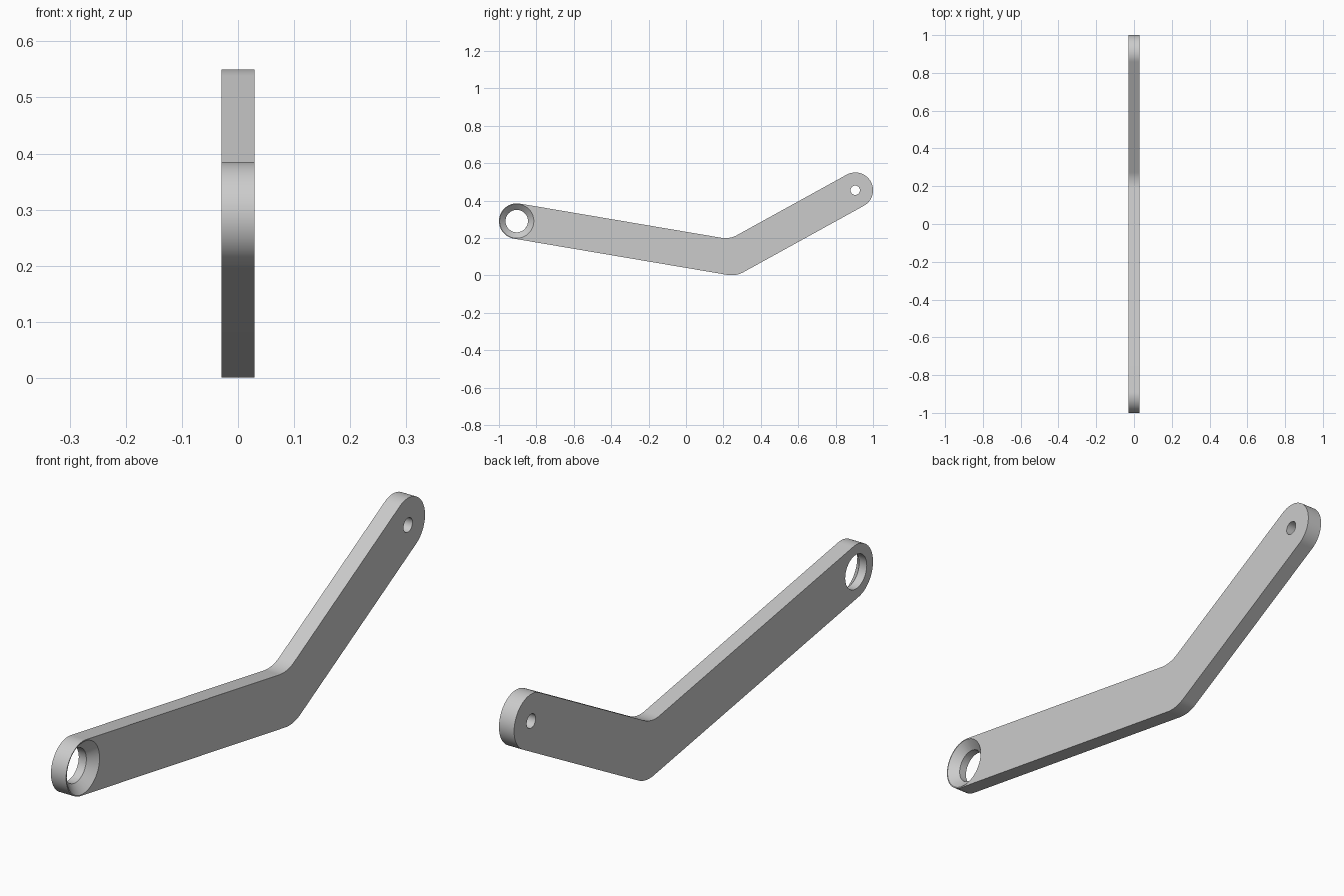
import bpy, bmesh
from math import atan2, cos, sin, tan, pi
from mathutils import Matrix, Vector

cube = bpy.data.objects.get("Cube")
if cube:
    bpy.data.objects.remove(cube, do_unlink=True)

HALF = 0.0295      # half thickness
R = 0.095          # half width of the arm
BEND_R = 0.13      # rounding at the bend
FRONT = Vector((-0.905, 0.29))
BEND = Vector((0.25, 0.094))
BACK = Vector((0.905, 0.455))

grey = bpy.data.materials.new("light grey")
grey.use_nodes = True
grey.diffuse_color = (0.6, 0.6, 0.6, 1)
grey.node_tree.nodes["Principled BSDF"].inputs["Base Color"].default_value = (0.6, 0.6, 0.6, 1)


def arc(centre, radius, start, end, steps):
    return [centre + radius * Vector((cos(a), sin(a)))
            for a in (start + (end - start) * i / steps for i in range(steps + 1))]


def make_object(name, bm):
    bmesh.ops.recalc_face_normals(bm, faces=bm.faces)
    mesh = bpy.data.meshes.new(name)
    bm.to_mesh(mesh)
    bm.free()
    mesh.materials.append(grey)
    obj = bpy.data.objects.new(name, mesh)
    bpy.context.collection.objects.link(obj)
    return obj


def cutter(name, centre, r_low, r_high, x_low, x_high):
    """Cone or cylinder along x between two heights."""
    bm = bmesh.new()
    place = Matrix.Translation(((x_low + x_high) / 2, centre.x, centre.y)) @ Matrix.Rotation(pi / 2, 4, "Y")
    bmesh.ops.create_cone(bm, cap_ends=True, segments=64, radius1=r_low,
                          radius2=r_high, depth=x_high - x_low, matrix=place)
    obj = make_object(name, bm)
    obj.hide_render = True
    return obj


# Outline: two round ends joined by straight edges with a rounded bend
a1 = atan2(*(BEND - FRONT).yx)
a2 = atan2(*(BACK - BEND).yx)
half_turn = (a2 - a1) / 2
mid = (a1 + a2) / 2
up = Vector((-sin(mid), cos(mid)))
miter = R / cos(half_turn)
reach = BEND_R / cos(half_turn)
low_centre = BEND + up * (reach - miter)
high_centre = BEND + up * (reach + miter)
outline = (arc(FRONT, R, a1 + pi / 2, a1 + 3 * pi / 2, 32)
           + arc(low_centre, BEND_R, a1 - pi / 2, a2 - pi / 2, 12)
           + arc(BACK, R, a2 - pi / 2, a2 + pi / 2, 32)
           + arc(high_centre, BEND_R, a2 - pi / 2, a1 - pi / 2, 12))

# Bent arm
bm = bmesh.new()
face = bm.faces.new([bm.verts.new((-HALF, p.x, p.y)) for p in outline])
side = bmesh.ops.extrude_face_region(bm, geom=[face])
bmesh.ops.translate(bm, vec=(2 * HALF, 0, 0),
                    verts=[v for v in side["geom"] if isinstance(v, bmesh.types.BMVert)])
arm = make_object("bent_arm", bm)

# Countersunk large hole and small pin hole
cutters = [cutter("large_hole_cutter", FRONT, 0.06, 0.06, -0.1, 0.1),
           cutter("countersink_cutter", FRONT, 0.06, 0.102, 0.0, 0.0395),
           cutter("pin_hole_cutter", BACK, 0.025, 0.025, -0.1, 0.1)]
bpy.ops.object.select_all(action="DESELECT")
bpy.context.view_layer.objects.active = arm
arm.select_set(True)
for tool in cutters:
    cut = arm.modifiers.new(tool.name, "BOOLEAN")
    cut.operation = "DIFFERENCE"
    cut.solver = "EXACT"
    cut.object = tool
    bpy.ops.object.modifier_apply(modifier=cut.name)
    bpy.data.objects.remove(tool, do_unlink=True)

bpy.ops.object.shade_smooth_by_angle(angle=pi / 6)
